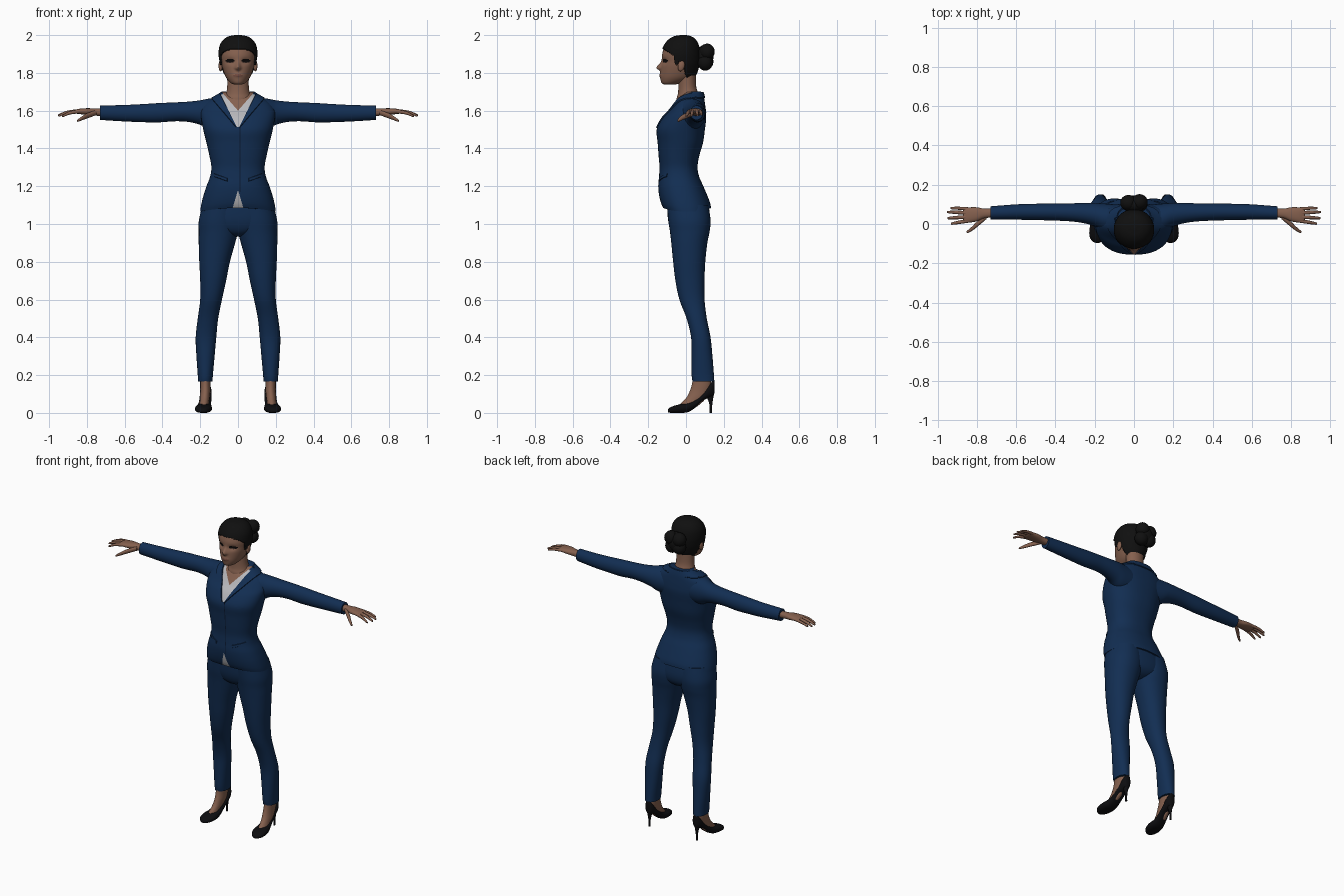
import bpy, bmesh, math
from mathutils import Vector


def material(name, r, g, b):
    m = bpy.data.materials.new(name)
    m.diffuse_color = (r, g, b, 1)
    return m


NAVY = material("navy_cloth", 0.006, 0.027, 0.085)
TRIM = material("dark_navy_seam", 0.003, 0.010, 0.032)
SHIRT = material("pale_grey_shirt", 0.48, 0.48, 0.50)
SKIN = material("brown_skin", 0.235, 0.118, 0.077)
LIPS = material("lip_brown", 0.17, 0.07, 0.05)
HAIR = material("black_hair", 0.005, 0.005, 0.005)
LEATHER = material("black_leather", 0.004, 0.004, 0.005)
DARK = material("eye_black", 0.004, 0.003, 0.003)


def smooth(obj, angle=40):
    obj.data.shade_smooth()
    obj.data.set_sharp_from_angle(angle=math.radians(angle))


def spline(a, b, c, d, t):
    return 0.5 * (2 * b + (c - a) * t + (2 * a - 5 * b + 4 * c - d) * t * t
                  + (3 * b - a - 3 * c + d) * t ** 3)


def loft(name, secs, mat, axis=2, n=32, sub=5, p=2.0, s=1, warp=None):
    """Skin rounded sections (position, lo1, hi1, lo2, hi2) along an axis."""
    rows, last = [], len(secs) - 1
    for i in range(last):
        q = [secs[max(0, min(last, i + k))] for k in (-1, 0, 1, 2)]
        rows += [[spline(*v, j / sub) for v in zip(*q)] for j in range(sub)]
    rows.append(list(secs[-1]))
    bm = bmesh.new()
    rings = []
    for pos, a0, a1, b0, b1 in rows:
        ring = []
        for k in range(n):
            t = 2 * math.pi * k / n
            u, w = (math.copysign(abs(f) ** (2 / p), f) for f in (math.cos(t), math.sin(t)))
            co = [(a0 + a1) / 2 + u * (a1 - a0) / 2, (b0 + b1) / 2 + w * (b1 - b0) / 2]
            co.insert(axis, pos)
            co = Vector(co)
            if warp:
                co = warp(co)
            co.x *= s
            ring.append(bm.verts.new(co))
        rings.append(ring)
    for r0, r1 in zip(rings, rings[1:]):
        for k in range(n):
            bm.faces.new((r0[k], r0[k - 1], r1[k - 1], r1[k]))
    bm.faces.new(rings[0])
    bm.faces.new(rings[-1])
    bmesh.ops.recalc_face_normals(bm, faces=bm.faces)
    mesh = bpy.data.meshes.new(name)
    bm.to_mesh(mesh)
    bm.free()
    obj = bpy.data.objects.new(name, mesh)
    bpy.context.collection.objects.link(obj)
    mesh.materials.append(mat)
    smooth(obj)
    return obj


def sym(rows):
    return [(z, -r, r, y0, y1) for z, r, y0, y1 in rows]


def paint(obj, mat, rule):
    obj.data.materials.append(mat)
    for f in obj.data.polygons:
        if rule(f.center):
            f.material_index = len(obj.data.materials) - 1


def ball(name, loc, scale, mat, tilt=0):
    bpy.ops.mesh.primitive_uv_sphere_add(segments=32, ring_count=20, location=loc, rotation=(tilt, 0, 0))
    obj = bpy.context.object
    obj.name, obj.scale = name, scale
    obj.data.materials.append(mat)
    obj.data.shade_smooth()
    return obj


# Jacket body with a slightly dropped hem at the hips
def hem(v):
    v.z -= 0.02 * (v.x / 0.2) ** 2 * max(0, min(1, (1.2 - v.z) / 0.12))
    return v


jacket = loft("jacket", sym([
    (1.085, .200, -.120, .132), (1.11, .196, -.132, .128), (1.15, .185, -.142, .113),
    (1.20, .167, -.147, .092), (1.25, .148, -.143, .07), (1.30, .141, -.14, .061),
    (1.36, .151, -.145, .07), (1.43, .167, -.15, .09), (1.50, .184, -.155, .10),
    (1.56, .195, -.125, .107), (1.60, .195, -.09, .105), (1.64, .172, -.062, .10),
    (1.665, .135, -.045, .096), (1.685, .10, -.022, .091), (1.70, .078, -.005, .086)]),
    NAVY, n=72, p=2.3, warp=hem)

# Edge lines of the jacket details as x,z pairs, cut on both sides
NECK, OPEN, LAPEL = ((0, 1.60), (.07, 1.68)), ((.01, 1.52), (.09, 1.68)), ((.01, 1.51), (.137, 1.66))
VENT = ((0, 1.18), (.03, 1.08))
FLAPS = [((.055, z), (.125, z + .025)) for z in (1.225, 1.242)]
ENDS = [((x, 1.2), (x, 1.3)) for x in (.055, .125)]
bm = bmesh.new()
bm.from_mesh(jacket.data)
for (x0, z0), (x1, z1) in [NECK, OPEN, LAPEL, VENT] + FLAPS + ENDS:
    for s in (1, -1):
        bmesh.ops.bisect_plane(bm, geom=bm.verts[:] + bm.edges[:] + bm.faces[:], dist=1e-5,
                               plane_co=(s * x0, 0, z0), plane_no=(z1 - z0, 0, s * (x0 - x1)))
for x in (.008, .013):
    bmesh.ops.bisect_plane(bm, geom=bm.verts[:] + bm.edges[:] + bm.faces[:], dist=1e-5,
                           plane_co=(x, 0, 0), plane_no=(1, 0, 0))


def half_width(line, z):
    (x0, z0), (x1, z1) = line
    return x0 + (x1 - x0) * (z - z0) / (z1 - z0)


def is_lapel(c):
    if c.z > 1.697:
        return False
    x = abs(c.x)
    front = c.y < .03 and c.z > 1.51 and half_width(OPEN, c.z) < x < half_width(LAPEL, c.z)
    return front or (c.y >= .03 and c.z > 1.667)


def is_flap(c):
    x = abs(c.x)
    lift = (x - .055) * .025 / .07
    return c.y < -.02 and .055 < x < .125 and 1.225 < c.z - lift < 1.242


for rule, depth in ((is_lapel, .006), (is_flap, .004)):
    faces = [f for f in bm.faces if rule(f.calc_center_median())]
    bmesh.ops.inset_region(bm, faces=faces, thickness=.0015, depth=depth)
bm.to_mesh(jacket.data)
bm.free()
paint(jacket, SHIRT, lambda c: c.y < .0 and (
    (c.z > 1.51 and abs(c.x) < half_width(OPEN, c.z) - .001)
    or (c.z < 1.18 and c.y < -.08 and abs(c.x) < half_width(VENT, c.z))))
paint(jacket, SKIN, lambda c: c.y < .03 and c.z > 1.60 and abs(c.x) < half_width(NECK, c.z))
paint(jacket, TRIM, lambda c: c.y < -.05 and .008 < c.x < .013 and 1.17 < c.z < 1.512)
smooth(jacket)

# Trouser seat
loft("trouser_seat", sym([(.935, .03, -.03, .06), (.95, .09, -.062, .095), (.98, .165, -.083, .12),
                          (1.03, .195, -.096, .128), (1.11, .185, -.10, .118)]), NAVY, n=48, p=2.3)

for s, side in ((1, "left"), (-1, "right")):
    # Trouser leg
    loft(side + "_trouser_leg", [
        (.165, .135, .212, .035, .15), (.2, .133, .213, .03, .148), (.3, .124, .22, .03, .14),
        (.4, .115, .224, .027, .13), (.5, .105, .213, .003, .11), (.6, .085, .2, -.035, .098),
        (.7, .063, .2, -.056, .098), (.8, .043, .205, -.068, .102), (.9, .015, .208, -.078, .113),
        (.96, .0, .208, -.085, .125), (1.02, -.01, .207, -.094, .13), (1.1, -.01, .188, -.1, .118)],
        NAVY, n=40, p=2.15, s=s)
    # Sleeve
    loft(side + "_sleeve", [
        (.08, -.05, .098, 1.49, 1.665), (.15, -.04, .104, 1.50, 1.664), (.2, -.012, .107, 1.525, 1.655),
        (.26, .005, .107, 1.54, 1.648), (.33, .014, .105, 1.544, 1.644), (.42, .018, .105, 1.538, 1.64),
        (.5, .02, .103, 1.539, 1.635), (.6, .022, .1, 1.543, 1.63), (.73, .022, .09, 1.551, 1.627)],
        NAVY, axis=0, s=s)
    # Palm
    loft(side + "_palm", [
        (.70, .033, .08, 1.57, 1.612), (.76, .03, .078, 1.574, 1.612), (.80, .014, .085, 1.578, 1.613),
        (.84, .007, .085, 1.582, 1.61), (.865, .008, .083, 1.586, 1.604), (.87, .02, .07, 1.59, 1.60)],
        SKIN, axis=0, n=24, p=2.3, s=s)
    # Fingers and thumb as tapered paths of x, y, z, radius
    digits = {"little_finger": [(.84, .076, 1.596, .009), (.89, .080, 1.591, .008), (.93, .081, 1.58, .006)],
              "ring_finger": [(.84, .056, 1.598, .010), (.90, .059, 1.592, .009), (.947, .061, 1.577, .006)],
              "middle_finger": [(.84, .036, 1.598, .010), (.90, .033, 1.592, .009), (.945, .03, 1.575, .006)],
              "index_finger": [(.84, .017, 1.596, .010), (.89, .009, 1.588, .009), (.927, .002, 1.572, .006)],
              "thumb": [(.75, .04, 1.59, .014), (.80, -.002, 1.572, .014), (.825, -.024, 1.56, .011),
                        (.847, -.039, 1.548, .007)]}
    for name, path in digits.items():
        x, y, z, r = path[-1]
        path = path + [(x + .005, y, z - .001, r * .45)]
        loft(side + "_" + name, [(x, y - r, y + r, z - r, z + r) for x, y, z, r in path],
             SKIN, axis=0, n=14, s=s)
    # Foot, pump and thin heel
    loft(side + "_foot", [(.035, .155, .208, -.045, .06), (.06, .153, .203, -.018, .09),
                          (.085, .149, .202, .005, .11), (.115, .146, .2, .02, .125),
                          (.15, .146, .2, .031, .132), (.2, .145, .2, .038, .13)], SKIN, n=28, s=s)
    loft(side + "_pump", [
        (-.096, .178, .196, .004, .016), (-.088, .163, .211, .001, .026), (-.065, .146, .226, 0, .037),
        (-.03, .138, .227, 0, .046), (.01, .14, .219, .004, .053), (.05, .142, .208, .028, .074),
        (.09, .14, .203, .064, .105), (.125, .141, .2, .083, .15), (.145, .15, .19, .09, .172),
        (.151, .162, .178, .11, .165)], LEATHER, axis=1, n=28, p=2.4, s=s)
    loft(side + "_heel", [(0, .164, .177, .124, .138), (.03, .165, .176, .125, .138),
                          (.065, .161, .18, .118, .142), (.11, .15, .191, .095, .15)], LEATHER, n=16, s=s)
    # Ear
    ball(side + "_ear", (s * .092, -.025, 1.838), (.011, .018, .03), SKIN, -.2)

# Neck
loft("neck", sym([(1.60, .085, -.05, .08), (1.66, .078, -.05, .08), (1.69, .064, -.043, .066),
                  (1.73, .057, -.04, .054), (1.80, .058, -.04, .052)]), SKIN, n=36)

# Head, with nose, lips and eye sockets pushed into the front
HEAD = [(1.738, .018, -.112, -.06), (1.745, .036, -.128, -.03), (1.765, .056, -.135, .02),
        (1.79, .070, -.136, .046), (1.83, .083, -.133, .06), (1.86, .089, -.128, .066),
        (1.90, .094, -.126, .067), (1.94, .088, -.112, .06), (1.97, .068, -.087, .043),
        (1.986, .04, -.058, .018), (1.992, .008, -.024, -.008)]


def bell(v, mid, size):
    return math.exp(-((v - mid) / size) ** 2)


def features(v):
    if v.y < -.04:
        ridge = bell(v.z, 1.826, .012 if v.z < 1.826 else .026)
        v.y -= .023 * ridge * bell(v.x, 0, .008 + .006 * ridge)
        v.y -= .005 * bell(v.z, 1.786, .010) * bell(v.x, 0, .024)
        v.y += .009 * bell(v.z, 1.862, .014) * bell(abs(v.x), .04, .02)
    return v


head = loft("head", sym(HEAD), SKIN, n=144, sub=9, warp=features)
paint(head, DARK, lambda c: c.y < -.04 and ((abs(c.x) - .042) / .024) ** 2 + ((c.z - 1.864) / .0095) ** 2 < 1)
paint(head, LIPS, lambda c: c.y < -.08 and (c.x / .026) ** 2 + ((c.z - 1.786) / .0075) ** 2 < 1)

# Hair cap trimmed along a hairline of y,z points
LINE = [(-.2, 1.928), (-.115, 1.924), (-.09, 1.908), (-.066, 1.89), (-.058, 1.845), (-.045, 1.84),
        (-.038, 1.862), (-.012, 1.858), (-.004, 1.80), (.01, 1.765), (.2, 1.755)]


def hairline(y):
    for (y0, z0), (y1, z1) in zip(LINE, LINE[1:]):
        if y <= y1:
            return z0 + (z1 - z0) * (y - y0) / (y1 - y0)


hair = loft("hair_cap", sym([(z + .008 * max(0, (z - 1.87) / .122), r + .009, y0 - .006, y1 + .009)
                             for z, r, y0, y1 in HEAD]), HAIR, n=144, sub=9)
bm = bmesh.new()
bm.from_mesh(hair.data)
drop = [f for f in bm.faces if f.calc_center_median().z < hairline(f.calc_center_median().y)]
bmesh.ops.delete(bm, geom=drop, context='FACES')
bm.to_mesh(hair.data)
bm.free()
shell = hair.modifiers.new("thickness", 'SOLIDIFY')
shell.thickness, shell.offset = .012, -1

# Bun made of overlapping coils
ball("bun_core", (0, .10, 1.885), (.058, .045, .064), HAIR)
for i, (x, y, z) in enumerate([(-.028, .108, 1.91), (.028, .112, 1.912), (-.025, .105, 1.86), (.028, .102, 1.855)]):
    ball("bun_coil_%d" % (i + 1), (x, y, z), (.042, .040, .043), HAIR)
